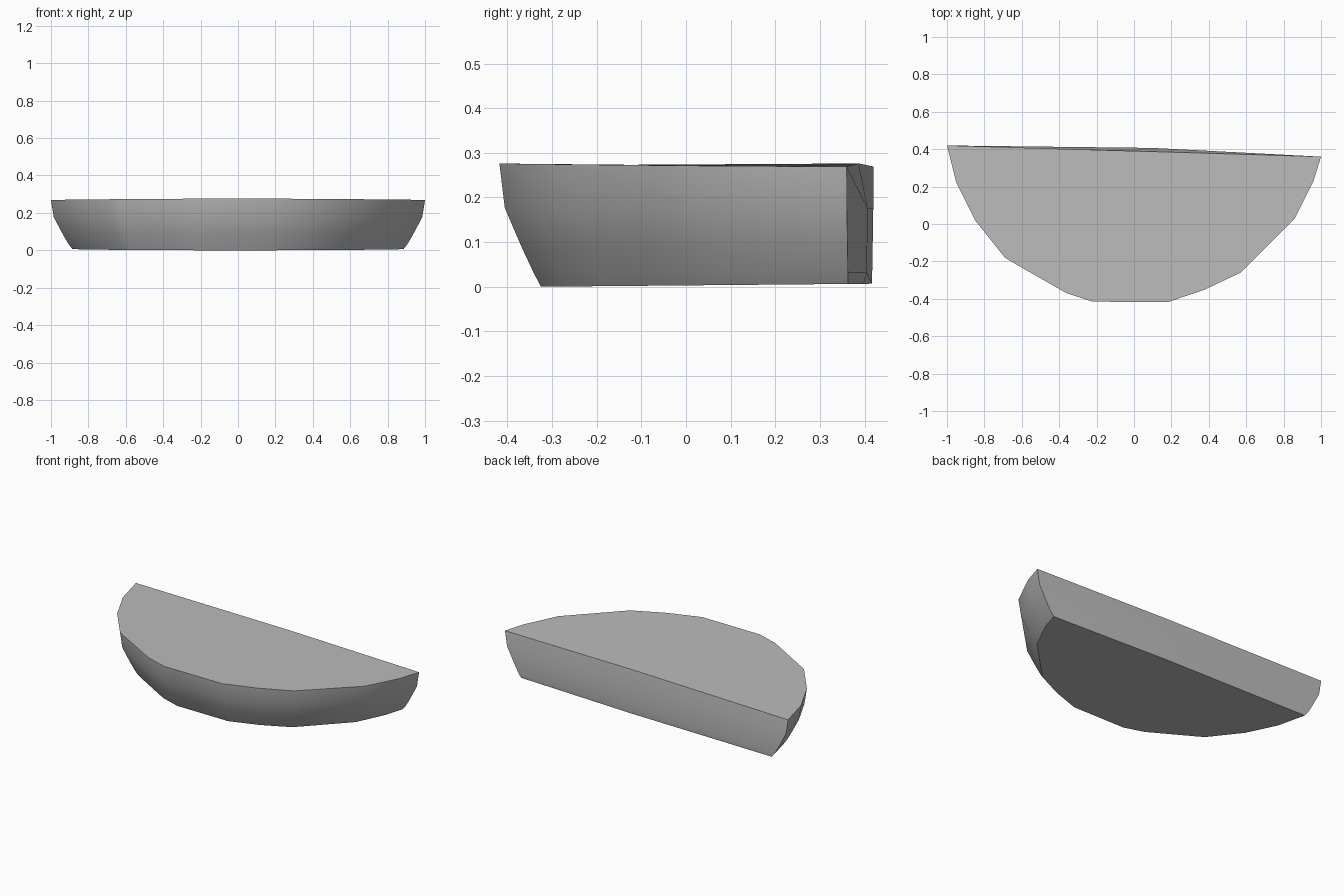
import bpy
import bmesh
import math

cube = bpy.data.objects.get("Cube")
if cube:
    bpy.data.objects.remove(cube, do_unlink=True)

# Stone colour
stone = bpy.data.materials.new("stone grey")
stone.use_nodes = True
grey = (0.5, 0.5, 0.5, 1)
stone.diffuse_color = grey
stone.node_tree.nodes["Principled BSDF"].inputs["Base Color"].default_value = grey

# Half-round rim outline, left back corner round the front to the right one
rim = [(-1, .42), (-.95, .22), (-.85, .02), (-.69, -.18), (-.64, -.21),
       (-.36, -.37), (-.22, -.415), (.18, -.418), (.38, -.35), (.57, -.26),
       (.86, .03), (.96, .23), (1, .36)]
# Side profile: scale of the outline, height, bulge of the cut back face
profile = [(1, .28, 0), (.985, .18, .02), (.937, .09, .02),
           (.905, .035, .02), (.885, .004, .012)]
centre_y = .39


def ring(bm, scale, height, bulge):
    """One level of the slab, with a slightly bulged back."""
    outline = rim + [(.1, .387 + bulge)]
    verts = []
    for x, y in outline:
        z = height
        if height > .25:
            z -= .007 * x * x           # gently crowned top
        elif height < .01:
            z += .008 * (y + .4)        # slightly tilted base
        verts.append(bm.verts.new((x * scale, centre_y + (y - centre_y) * scale, z)))
    return verts


# Loft the levels and close the top and base
bm = bmesh.new()
rings = [ring(bm, *level) for level in profile]
for upper, lower in zip(rings, rings[1:]):
    for i in range(len(upper)):
        j = (i + 1) % len(upper)
        bm.faces.new((upper[i], lower[i], lower[j], upper[j]))
bm.faces.new(rings[0])
bm.faces.new(rings[-1][::-1])
bmesh.ops.recalc_face_normals(bm, faces=bm.faces)

mesh = bpy.data.meshes.new("half_round_slab")
bm.to_mesh(mesh)
bm.free()
mesh.materials.append(stone)
# Rest the base on the ground
low = min(v.co.z for v in mesh.vertices)
for v in mesh.vertices:
    v.co.z -= low

slab = bpy.data.objects.new("half_round_slab", mesh)
bpy.context.collection.objects.link(slab)
bpy.ops.object.select_all(action="DESELECT")
slab.select_set(True)
bpy.context.view_layer.objects.active = slab
bpy.ops.object.shade_smooth_by_angle(angle=math.radians(30))
